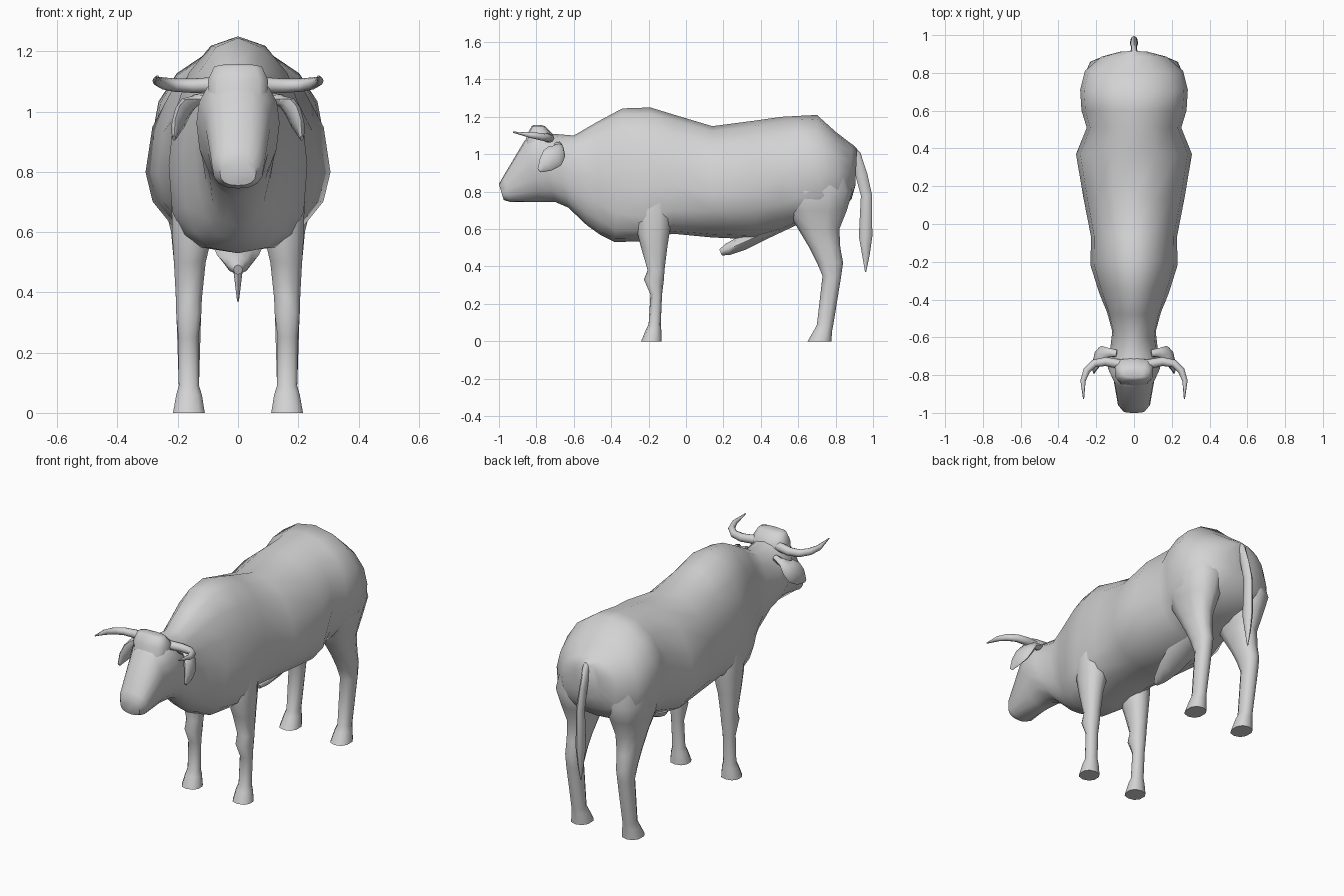
import bpy, bmesh, math
from mathutils import Vector

grey = bpy.data.materials.new("plain grey")
grey.diffuse_color = (0.65, 0.65, 0.65, 1)


def loft(name, rings, angle=50):
    """Skin a list of equal-sized point rings, cap both ends, shade smooth."""
    bm = bmesh.new()
    rows = [[bm.verts.new(p) for p in r] for r in rings]
    n = len(rows[0])
    for a, b in zip(rows, rows[1:]):
        for i in range(n):
            j = (i + 1) % n
            bm.faces.new((a[i], a[j], b[j], b[i]))
    bm.faces.new(rows[0])
    bm.faces.new(rows[-1])
    bmesh.ops.recalc_face_normals(bm, faces=bm.faces[:])
    me = bpy.data.meshes.new(name)
    bm.to_mesh(me)
    bm.free()
    me.materials.append(grey)
    ob = bpy.data.objects.new(name, me)
    bpy.context.collection.objects.link(ob)
    bpy.ops.object.select_all(action='DESELECT')
    ob.select_set(True)
    bpy.context.view_layer.objects.active = ob
    bpy.ops.object.shade_smooth_by_angle(angle=math.radians(angle))
    return ob


def power(v, p):
    return math.copysign(abs(v) ** p, v)


def section(ty, tz, by, bz, w, m, q, n=16):
    """Upright body ring: top and bottom points, half width w at fraction m of the height,
    squareness q for the lower half; the upper half is squarer on the head."""
    pts = []
    for i in range(n):
        a = 2 * math.pi * i / n
        e = q if math.cos(a) <= 0 else 0.85 if ty < -0.8 else 0.97
        c, s = power(math.cos(a), e), power(math.sin(a), e)
        t = m + c * (1 - m if c > 0 else m)      # 0 at the bottom, 1 at the top
        pts.append((w * s, by + (ty - by) * t, bz + (tz - bz) * t))
    return pts


def level(z, x0, x1, y0, y1, side=1, p=0.85, n=10):
    """Flat ring at height z filling the given x and y range."""
    pts = []
    for i in range(n):
        a = 2 * math.pi * (i + 0.5) / n
        pts.append((side * ((x0 + x1) / 2 + (x1 - x0) / 2 * power(math.cos(a), p)),
                    (y0 + y1) / 2 + (y1 - y0) / 2 * power(math.sin(a), p), z))
    return pts


def tube(path, ref, side=1, n=8):
    """Rings along a path of (x, y, z, radius across ref, radius along ref)."""
    pos = [Vector(q[:3]) for q in path]
    rings = []
    for k, q in enumerate(path):
        d = (pos[min(k + 1, len(pos) - 1)] - pos[max(k - 1, 0)]).normalized()
        u = d.cross(Vector(ref)).normalized()
        v = u.cross(d)
        ring = []
        for i in range(n):
            a = 2 * math.pi * i / n
            c = pos[k] + u * (q[3] * math.cos(a)) + v * (q[4] * math.sin(a))
            ring.append((c.x * side, c.y, c.z))
        rings.append(ring)
    return rings


# Body, neck and head as one skin
# top y, top z, bottom y, bottom z, half width, widest height, lower squareness
loft("body_and_head", [section(*s) for s in (
    (-1.00, 0.84, -0.975, 0.755, 0.06, 0.5, 0.8),
    (-0.975, 0.885, -0.94, 0.745, 0.085, 0.5, 0.8),
    (-0.865, 1.07, -0.78, 0.745, 0.107, 0.62, 0.9),
    (-0.81, 1.12, -0.70, 0.745, 0.138, 0.58, 0.95),
    (-0.72, 1.11, -0.63, 0.715, 0.128, 0.55, 0.95),
    (-0.60, 1.10, -0.53, 0.62, 0.115, 0.55, 0.9),
    (-0.48, 1.17, -0.46, 0.57, 0.142, 0.5, 0.85),
    (-0.34, 1.245, -0.38, 0.53, 0.185, 0.42, 0.75),
    (-0.19, 1.25, -0.24, 0.535, 0.23, 0.4, 0.65),
    (-0.06, 1.21, -0.07, 0.575, 0.228, 0.4, 0.7),
    (0.14, 1.15, 0.14, 0.555, 0.268, 0.4, 0.95),
    (0.37, 1.18, 0.37, 0.545, 0.307, 0.4, 1.0),
    (0.51, 1.20, 0.51, 0.585, 0.25, 0.45, 0.8),
    (0.60, 1.205, 0.60, 0.625, 0.278, 0.5, 0.7),
    (0.70, 1.21, 0.72, 0.65, 0.285, 0.48, 0.65),
    (0.80, 1.12, 0.82, 0.69, 0.26, 0.48, 0.65),
    (0.885, 1.055, 0.885, 0.76, 0.175, 0.5, 0.75),
    (0.915, 1.03, 0.905, 0.83, 0.08, 0.5, 0.9))])

# Raised crown between the horns
loft("crown", [level(z, -x, x, y0, y1, 1, 0.7) for z, x, y0, y1 in (
    (1.04, 0.10, -0.865, -0.70), (1.105, 0.103, -0.85, -0.71),
    (1.15, 0.082, -0.825, -0.755), (1.156, 0.05, -0.815, -0.775))])

# z, inner x, outer x, front y, back y
front = ((0.92, 0.08, 0.195, -0.24, -0.10), (0.78, 0.07, 0.225, -0.27, -0.075),
         (0.60, 0.08, 0.222, -0.265, -0.085), (0.50, 0.105, 0.215, -0.24, -0.10),
         (0.38, 0.118, 0.208, -0.205, -0.115), (0.33, 0.12, 0.207, -0.225, -0.118),
         (0.25, 0.13, 0.20, -0.19, -0.128), (0.09, 0.128, 0.198, -0.20, -0.135),
         (0.06, 0.118, 0.207, -0.215, -0.132), (0.0, 0.108, 0.218, -0.24, -0.13))
hind = ((0.98, 0.06, 0.24, 0.60, 0.84), (0.80, 0.04, 0.275, 0.51, 0.89),
        (0.70, 0.06, 0.25, 0.54, 0.86), (0.60, 0.085, 0.225, 0.60, 0.82),
        (0.50, 0.105, 0.215, 0.66, 0.825), (0.42, 0.115, 0.21, 0.70, 0.84),
        (0.35, 0.12, 0.207, 0.73, 0.83), (0.09, 0.128, 0.198, 0.70, 0.788),
        (0.06, 0.118, 0.207, 0.685, 0.782), (0.0, 0.108, 0.218, 0.65, 0.777))
horn = ((0.06, -0.745, 1.09, .026, .026), (0.15, -0.728, 1.086, .024, .024),
        (0.21, -0.738, 1.088, .021, .022), (0.25, -0.775, 1.094, .019, .02),
        (0.27, -0.83, 1.102, .014, .015), (0.267, -0.925, 1.118, .003, .003))
ear = ((0.09, -0.685, 1.05, .02, .018), (0.14, -0.68, 1.038, .026, .02),
       (0.172, -0.69, 1.015, .052, .024), (0.193, -0.715, 0.98, .062, .022),
       (0.208, -0.75, 0.945, .045, .015), (0.212, -0.785, 0.912, .012, .006))

# Paired parts
for side, tag in ((1, "right"), (-1, "left")):
    for kind, leg in (("front", front), ("hind", hind)):
        loft(f"{kind}_leg_{tag}", [level(*r, side) for r in leg])
    loft("horn_" + tag, tube(horn, (0, 0, 1), side))
    loft("ear_" + tag, tube(ear, (1, 0, 0), side))

# Tail with a thicker tuft, and the small sheath under the belly
loft("tail", tube((
    (0, 0.875, 1.04, .02, .02), (0, 0.91, 1.0, .024, .018),
    (0, 0.938, 0.89, .032, .016), (0, 0.965, 0.78, .03, .02),
    (0, 0.96, 0.56, .036, .022), (0, 0.962, 0.46, .02, .014),
    (0, 0.96, 0.37, .003, .003)), (1, 0, 0)))
loft("sheath", tube((
    (0, 0.55, 0.635, .03, .08), (0, 0.40, 0.57, .035, .09),
    (0, 0.30, 0.525, .04, .07), (0, 0.225, 0.492, .032, .04),
    (0, 0.185, 0.475, .018, .015)), (1, 0, 0)))
